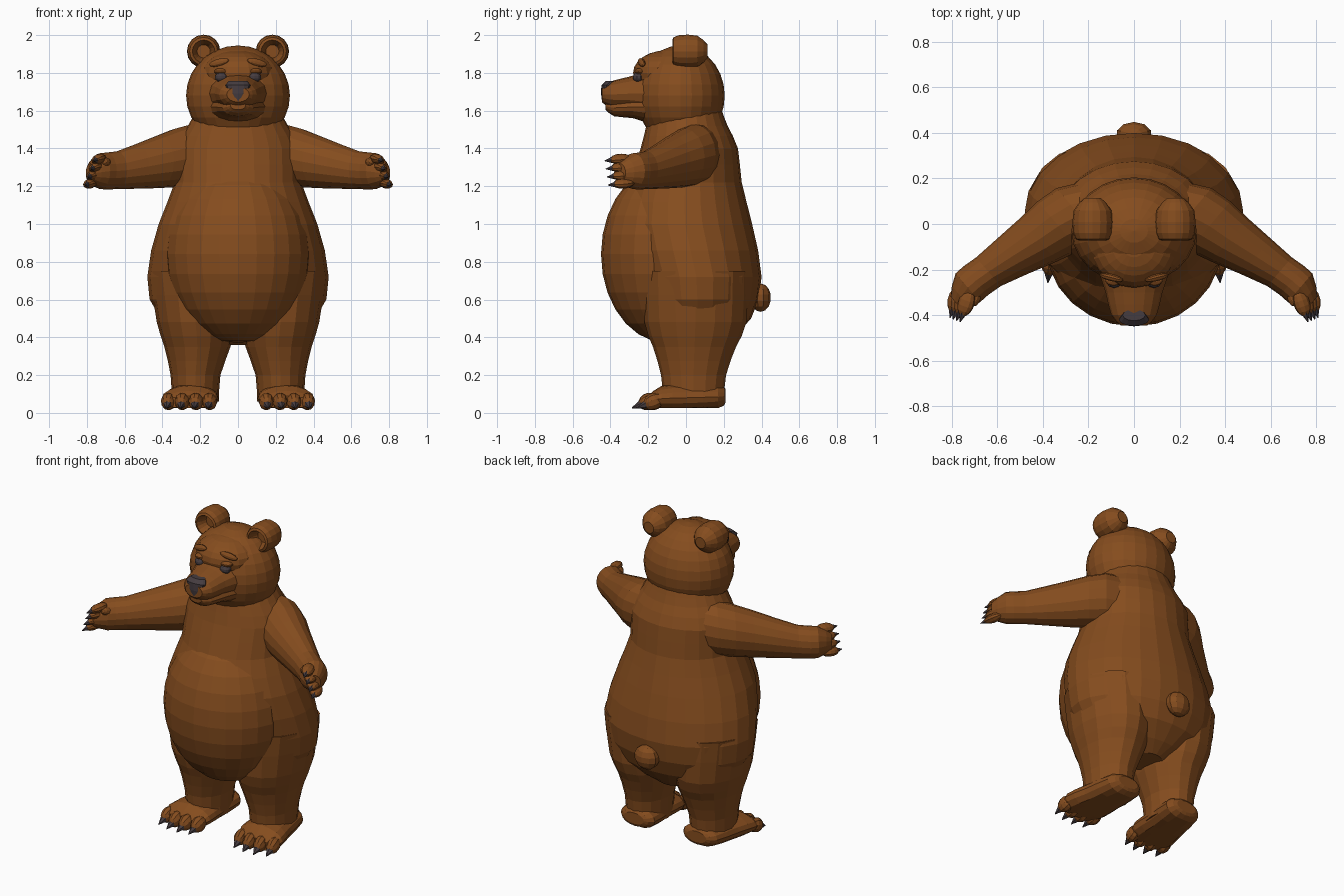
import bpy, bmesh
from math import sin, cos, pi
from mathutils import Vector, Matrix

if "Cube" in bpy.data.objects:
    bpy.data.objects.remove(bpy.data.objects["Cube"])


def material(name, rgb):
    mat = bpy.data.materials.new(name)
    mat.use_nodes = True
    mat.diffuse_color = (*rgb, 1)
    mat.node_tree.nodes["Principled BSDF"].inputs["Base Color"].default_value = (*rgb, 1)
    return mat


FUR = material("brown fur", (0.235, 0.073, 0.013))
DARK = material("dark grey", (0.06, 0.045, 0.05))
X, Y, Z = Vector((1, 0, 0)), Vector((0, 1, 0)), Vector((0, 0, 1))


def finish(name, bm, mat, mirror):
    bmesh.ops.recalc_face_normals(bm, faces=bm.faces)
    mesh = bpy.data.meshes.new(name)
    bm.to_mesh(mesh)
    bm.free()
    mesh.materials.append(mat)
    part = bpy.data.objects.new(name, mesh)
    bpy.context.collection.objects.link(part)
    if mirror:
        part.modifiers.new("Mirror", 'MIRROR').use_mirror_merge = False


def smooth_path(keys, steps):
    """Fill in rings between the key rings with a smooth curve."""
    keys = [Vector(key) for key in keys]
    rings = []
    for i, (start, end) in enumerate(zip(keys, keys[1:])):
        before = keys[max(i - 1, 0)]
        after = keys[min(i + 2, len(keys) - 1)]
        leave, arrive = (end - before) / 2, (after - start) / 2
        for step in range(steps):
            t = step / steps
            ease = t * t * (3 - 2 * t)
            rings.append(start.lerp(end, ease) + leave * t * (1 - t) ** 2 - arrive * t * t * (1 - t))
    return rings + [keys[-1]]


def loft(name, keys, u=X, v=Z, mat=FUR, mirror=True, sides=16, steps=2, floor=0.0):
    """Skin elliptical rings given as (x, y, z, radius along u, radius along v)."""
    bm = bmesh.new()
    loops = []
    for x, y, z, ru, rv in smooth_path(keys, steps):
        loop = []
        for i in range(sides):
            angle = 2 * pi * i / sides
            point = Vector((x, y, z)) + u * ru * cos(angle) + v * rv * sin(angle)
            point.z = max(point.z, floor)
            loop.append(bm.verts.new(point))
        loops.append(loop)
    for low, high in zip(loops, loops[1:]):
        for i in range(sides):
            bm.faces.new((low[i - 1], low[i], high[i], high[i - 1]))
    bm.faces.new(loops[0])
    bm.faces.new(loops[-1])
    finish(name, bm, mat, mirror)


def place(center, direction):
    turn = Z.rotation_difference(Vector(direction)).to_matrix().to_4x4()
    return Matrix.Translation(center) @ turn


def ellipsoids(name, centers, radii, direction=Z, mat=FUR, mirror=True, sides=10):
    """Ellipsoids whose third radius points along the direction."""
    bm = bmesh.new()
    for center in centers:
        matrix = place(center, direction) @ Matrix.Diagonal((*radii, 1))
        bmesh.ops.create_uvsphere(bm, u_segments=sides, v_segments=sides // 2 + 2,
                                  radius=1, matrix=matrix)
    finish(name, bm, mat, mirror)


def claws(name, roots, direction, offset, length, radius):
    bm = bmesh.new()
    for root in roots:
        bmesh.ops.create_cone(bm, cap_ends=True, segments=6, radius1=radius, radius2=0.002,
                              depth=length, matrix=place(root + direction * offset, direction))
    finish(name, bm, DARK, True)


# Torso: height, half width, front and back at a few levels
torso_levels = [(0.36, 0.1, 0, 0.2), (0.5, 0.41, -0.22, 0.345), (0.72, 0.48, -0.29, 0.4),
                (1, 0.42, -0.36, 0.35), (1.22, 0.335, -0.3, 0.295), (1.4, 0.33, -0.24, 0.275),
                (1.52, 0.265, -0.21, 0.22), (1.6, 0.22, -0.18, 0.19)]
loft("torso", [(0, (front + back) / 2, z, width, (back - front) / 2)
               for z, width, front, back in torso_levels], v=Y, mirror=False, sides=24)
ellipsoids("belly", [(0, -0.1, 0.84)], (0.385, 0.35, 0.47), mirror=False, sides=24)
ellipsoids("tail", [(0, 0.395, 0.61)], (0.08, 0.055, 0.075), mirror=False)

# Head, forehead, muzzle and jaw
ellipsoids("head", [(0, -0.03, 1.68)], (0.275, 0.235, 0.265), mirror=False, sides=24)
ellipsoids("forehead", [(0, -0.1, 1.8)], (0.19, 0.18, 0.12), mirror=False, sides=20)
loft("muzzle", [(0, -0.2, 1.69, 0.16, 0.12), (0, -0.3, 1.69, 0.125, 0.09),
                (0, -0.4, 1.685, 0.1, 0.07), (0, -0.445, 1.685, 0.06, 0.04)], mirror=False)
loft("lower_jaw", [(0, -0.16, 1.62, 0.17, 0.1), (0, -0.28, 1.62, 0.12, 0.06),
                   (0, -0.38, 1.615, 0.08, 0.045), (0, -0.425, 1.625, 0.04, 0.02)], mirror=False)
loft("nose", [(0, -0.43, 1.65, 0.02, 0.015), (0, -0.425, 1.69, 0.05, 0.025),
              (0, -0.42, 1.735, 0.067, 0.028), (0, -0.4, 1.757, 0.05, 0.025)],
     v=Y, mat=DARK, mirror=False, sides=12, steps=1)

# Eyes under heavy lids and slanted brows
ellipsoids("eyes", [(0.088, -0.251, 1.777)], (0.035, 0.031, 0.028), mat=DARK)
ellipsoids("eyelids", [(0.09, -0.243, 1.807)], (0.04, 0.03, 0.018))
ellipsoids("brows", [(0.1, -0.235, 1.855)], (0.02, 0.016, 0.055), (1, 0.25, -0.25))

# Ears: rounded shells that fold inward at the front
ear_steps = [(0.115, 0.035), (0.06, 0.083), (-0.04, 0.085), (-0.072, 0.06), (-0.01, 0.035)]
loft("ears", [(0.182, y, 1.914, radius, radius) for y, radius in ear_steps])

# Arms reaching out and forward
arm_side = Vector((0.65, 0.76, 0))
loft("arms", [(0, 0.08, 1.37, 0.16, 0.17), (0.24, 0.04, 1.365, 0.155, 0.165),
              (0.42, -0.07, 1.33, 0.125, 0.14), (0.64, -0.21, 1.285, 0.083, 0.1),
              (0.73, -0.28, 1.28, 0.083, 0.095), (0.78, -0.35, 1.27, 0.04, 0.05)],
     u=arm_side)

# Four stacked fingers and a thumb
reach = Vector((0.3, -0.9, -0.1))
finger_roots = [Vector((0.782, -0.33, 1.215)) + Vector((-0.015, -0.006, 0.043)) * i
                for i in range(4)]
ellipsoids("fingers", finger_roots, (0.037, 0.027, 0.06), reach)
claws("hand_claws", finger_roots, reach, 0.066, 0.05, 0.02)
ellipsoids("thumbs", [(0.7, -0.31, 1.32)], (0.03, 0.03, 0.055), (0.1, -0.9, 0.3))

# Legs
loft("legs", [(0.225, 0.04, 0.06, 0.125, 0.16), (0.225, 0.04, 0.2, 0.132, 0.172),
              (0.215, 0.045, 0.35, 0.175, 0.22), (0.225, 0.05, 0.48, 0.205, 0.27),
              (0.24, 0.05, 0.75, 0.23, 0.28)], v=Y)

# Feet with flat soles, toes and claws
loft("feet", [(0.22, 0.21, 0.09, 0.07, 0.035), (0.22, 0.17, 0.085, 0.12, 0.065),
              (0.24, 0, 0.08, 0.135, 0.075), (0.255, -0.13, 0.075, 0.15, 0.068),
              (0.26, -0.2, 0.055, 0.12, 0.035)], floor=0.025)
forward = Vector((0.1, -0.9, -0.35))
toe_roots = [Vector((0.15 + 0.073 * i, -0.2 + 0.01 * (i - 1.3) ** 2, 0.06)) for i in range(4)]
ellipsoids("toes", toe_roots, (0.039, 0.046, 0.055), forward)
claws("foot_claws", toe_roots, forward, 0.066, 0.06, 0.027)
